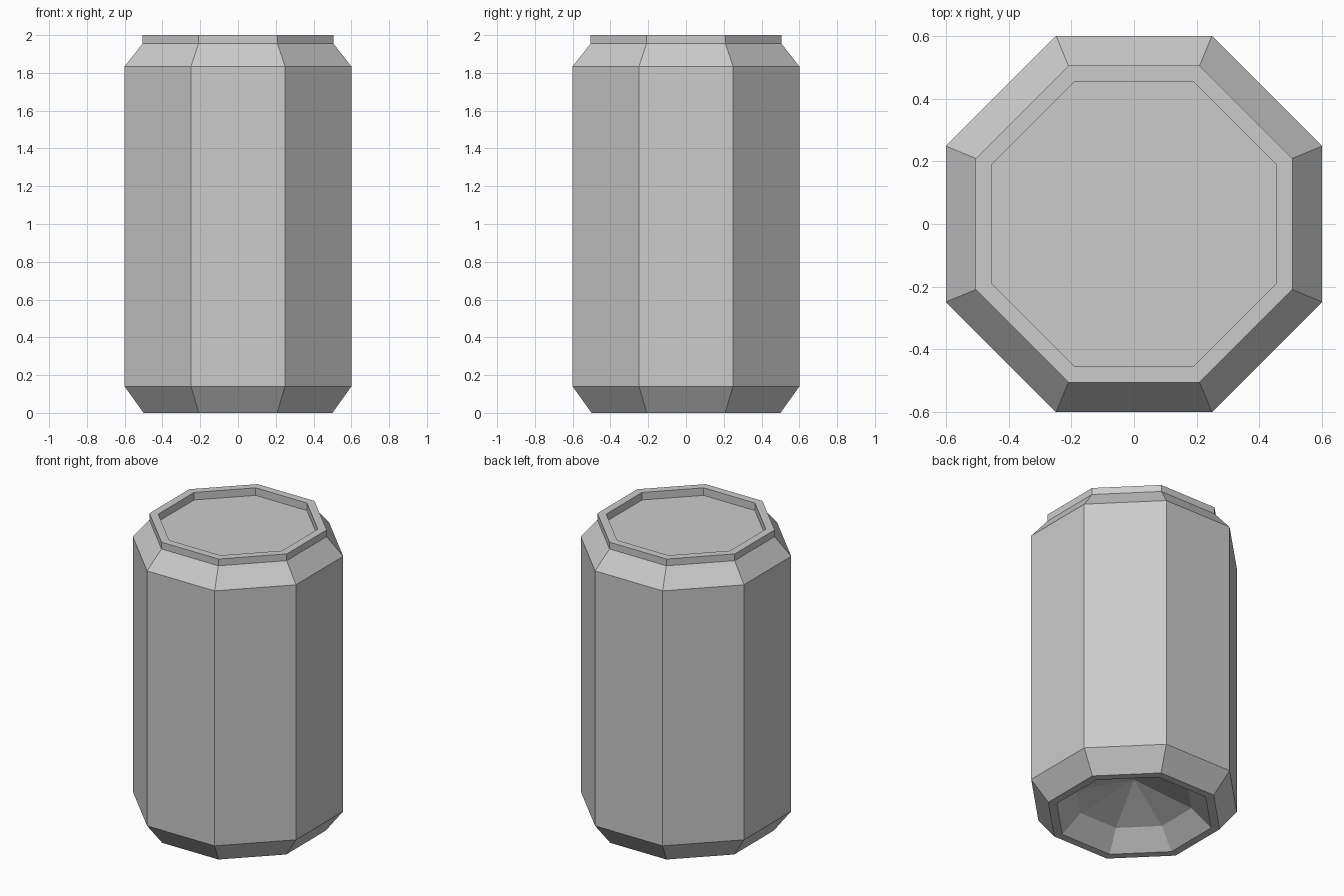
import bpy, bmesh, math

if "Cube" in bpy.data.objects:
    bpy.data.objects.remove(bpy.data.objects["Cube"])

SIDES = 8
FLAT = math.cos(math.pi / SIDES)  # converts flat-to-centre distance to corner radius


def ring(bm, apothem, z):
    r = apothem / FLAT
    return [bm.verts.new((r * math.cos((k + 0.5) * math.tau / SIDES),
                          r * math.sin((k + 0.5) * math.tau / SIDES), z))
            for k in range(SIDES)]


# Can profile as (distance to flat, height), from the domed underside to the lid
profile = [
    (0.335, 0.115),  # underside dome
    (0.45, 0.0),     # foot rim, inner
    (0.50, 0.0),     # foot rim, outer
    (0.60, 0.14),    # body bottom
    (0.60, 1.835),   # body top
    (0.505, 1.955),  # neck
    (0.505, 2.0),    # lip, outer
    (0.455, 2.0),    # lip, inner
    (0.455, 1.95),   # sunken lid
]

bm = bmesh.new()
rings = [ring(bm, a, z) for a, z in profile]
for low, high in zip(rings, rings[1:]):
    for k in range(SIDES):
        n = (k + 1) % SIDES
        bm.faces.new((low[k], low[n], high[n], high[k]))

# Flat lid
bm.faces.new(rings[-1])

# Fan closing the underside dome
apex = bm.verts.new((0, 0, 0.25))
for k in range(SIDES):
    bm.faces.new((apex, rings[0][(k + 1) % SIDES], rings[0][k]))

bmesh.ops.recalc_face_normals(bm, faces=bm.faces)
mesh = bpy.data.meshes.new("drink_can")
bm.to_mesh(mesh)
bm.free()
can = bpy.data.objects.new("drink_can", mesh)
bpy.context.collection.objects.link(can)
